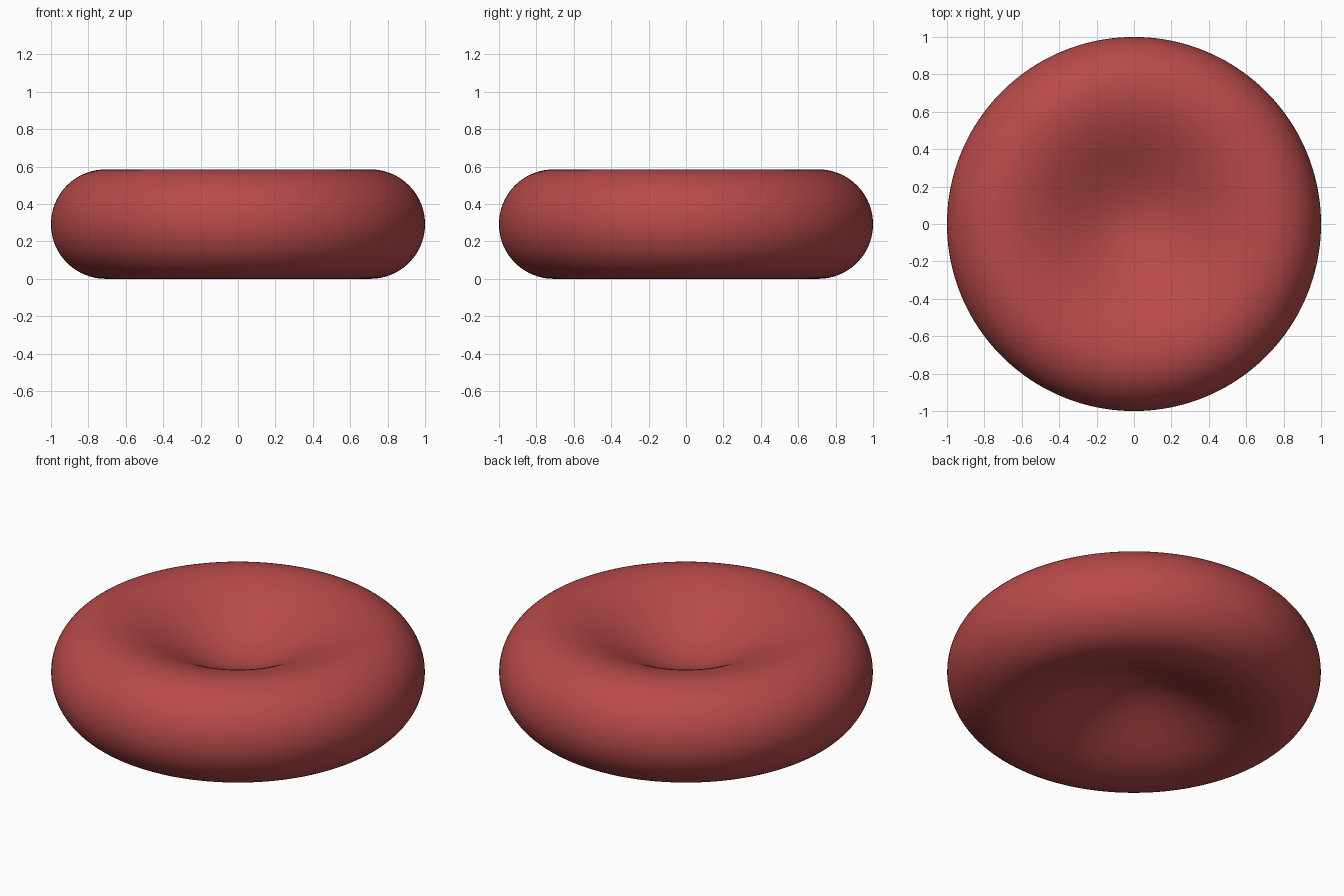
import bpy, bmesh, math

if "Cube" in bpy.data.objects:
    bpy.data.objects.remove(bpy.data.objects["Cube"])

RIM = 0.2925            # radius of the rounded rim
RING = 1.0 - RIM        # radius at which the disc is thickest
CENTRE = 0.06           # half thickness in the middle of the dimple
SEGMENTS = 160


def half_profile():
    """(radius, half height) from the dimple centre out to the equator."""
    pts = []
    for i in range(28):
        t = i / 28
        pts.append((RING * t, CENTRE + (RIM - CENTRE) * 0.5 * (1 - math.cos(math.pi * t))))
    for i in range(21):
        a = math.pi / 2 * (1 - i / 20)
        pts.append((RING + RIM * math.cos(a), RIM * math.sin(a)))
    return pts


# Full section: top half, then mirrored bottom half
upper = half_profile()
section = upper + [(r, -z) for r, z in reversed(upper[:-1])]

# Lathe the section around z
bm = bmesh.new()
verts = [bm.verts.new((r, 0, z + RIM)) for r, z in section]
edges = [bm.edges.new(pair) for pair in zip(verts, verts[1:])]
bmesh.ops.spin(bm, geom=verts + edges, cent=(0, 0, 0), axis=(0, 0, 1),
               angle=math.tau, steps=SEGMENTS, use_duplicate=False)
bmesh.ops.remove_doubles(bm, verts=bm.verts, dist=1e-4)
bmesh.ops.recalc_face_normals(bm, faces=bm.faces)
for face in bm.faces:
    face.smooth = True

mesh = bpy.data.meshes.new("biconcave_disc")
bm.to_mesh(mesh)
bm.free()

# Single flat red
red = bpy.data.materials.new("soft red")
red.diffuse_color = (0.48, 0.068, 0.068, 1)
red.use_nodes = True
red.node_tree.nodes["Principled BSDF"].inputs["Base Color"].default_value = red.diffuse_color
mesh.materials.append(red)

disc = bpy.data.objects.new("biconcave_disc", mesh)
bpy.context.collection.objects.link(disc)
